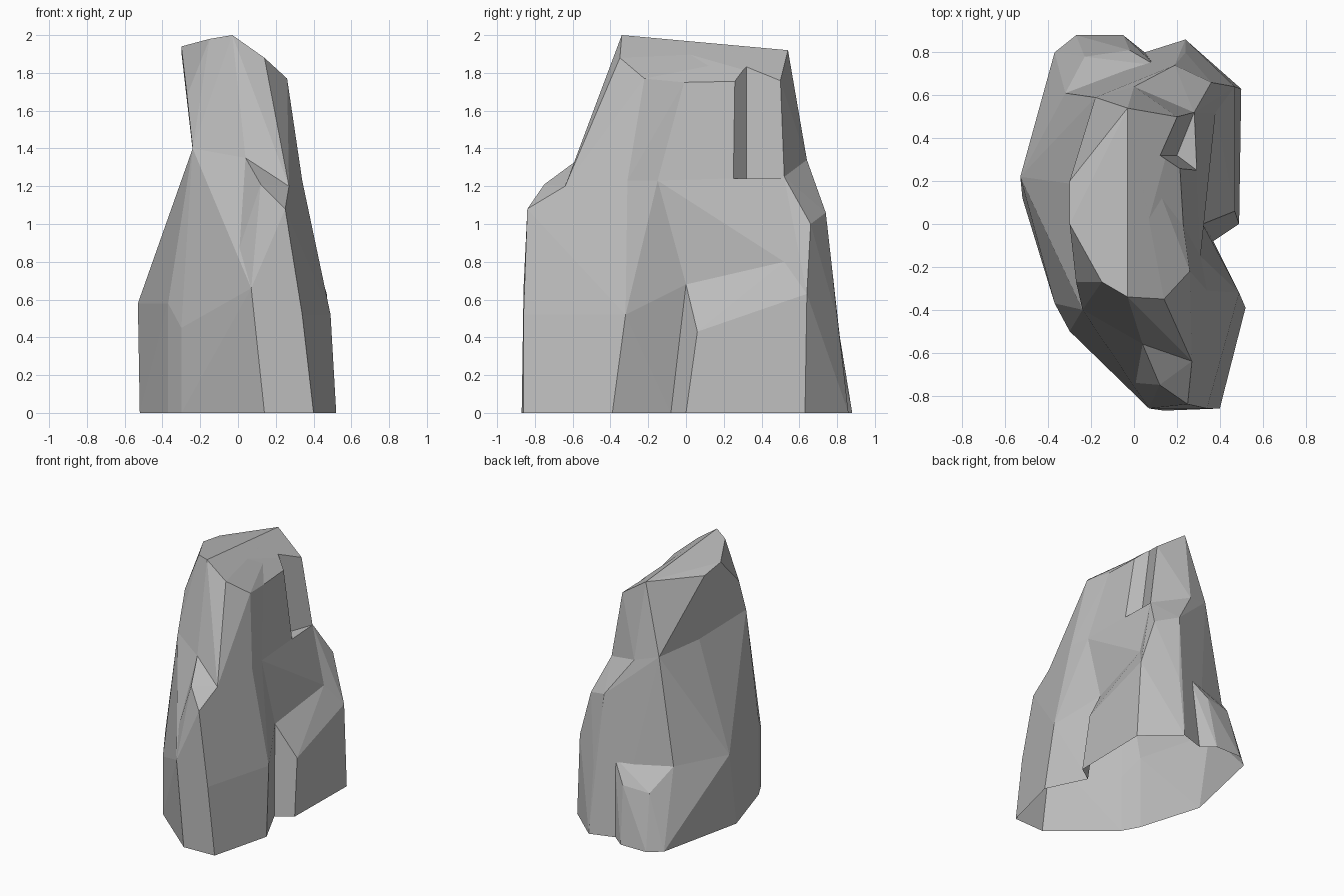
import bpy
import bmesh
import math

default = bpy.data.objects.get("Cube")
if default:
    bpy.data.objects.remove(default, do_unlink=True)

CENTIMETRE = 0.01


def make_material(name, colour):
    material = bpy.data.materials.new(name)
    material.use_nodes = True
    material.diffuse_color = colour
    shader = next(n for n in material.node_tree.nodes if n.type == "BSDF_PRINCIPLED")
    shader.inputs["Base Color"].default_value = colour
    shader.inputs["Roughness"].default_value = 1
    return material


stone = make_material("grey stone", (0.5, 0.5, 0.5, 1))
chunks = bpy.data.collections.new("rock chunks")
bpy.context.scene.collection.children.link(chunks)


def chunk(name, corners, collection=chunks):
    """Make a faceted stone chunk that wraps tightly around its corners."""
    bm = bmesh.new()
    for corner in dict.fromkeys(corners):
        bm.verts.new([value * CENTIMETRE for value in corner])
    bmesh.ops.convex_hull(bm, input=bm.verts[:])
    loose = [v for v in bm.verts if not v.link_faces]
    bmesh.ops.delete(bm, geom=loose, context="VERTS")
    bmesh.ops.recalc_face_normals(bm, faces=bm.faces[:])
    mesh = bpy.data.meshes.new(name)
    bm.to_mesh(mesh)
    bm.free()
    mesh.materials.append(stone)
    obj = bpy.data.objects.new(name, mesh)
    collection.objects.link(obj)
    return obj


def combine(target, operation, helpers):
    """Fuse or cut the target with every object in a collection, then drop them."""
    modifier = target.modifiers.new(operation, "BOOLEAN")
    modifier.operation = operation
    modifier.solver = "EXACT"
    modifier.operand_type = "COLLECTION"
    modifier.collection = helpers
    bpy.context.view_layer.objects.active = target
    bpy.ops.object.modifier_apply(modifier=modifier.name)
    for helper in list(helpers.objects):
        bpy.data.objects.remove(helper, do_unlink=True)


# Corners shared between neighbouring chunks, in centimetres
summit = [(-3, -34, 200), (-15, -27, 198), (-30, 0, 194), (-30, 20, 191),
          (-3, 54, 192), (23, -1, 175)]
waist_sides = [(-24, 18, 139), (31, -15, 123)]
front_waist = [(-24, -40, 140), (4, -56, 135), (27, -64, 120), (34, -31, 123)]
back_waist = [(28, 52, 125), (0, 64, 134), (-18, 59, 139)]
left_foot = [(-53, 22, 58), (-52, 12, 0)]
cleft = [(32, 0, 68), (37, -8, 0)]
back_ledge = [(-32, 61, 58), (10, 74, 59), (5, 80, 0)]
block_back = [(38, 52, 80), (47, 64, 63), (50, 63, 0)]

# Upper spire, split along the shallow crease on its side
rock = chunk("rock", summit + waist_sides + front_waist + [
    (14, -35, 188), (26, -22, 177), (-27, -27, 168)],
    bpy.context.scene.collection)
chunk("spire_back", summit + waist_sides + back_waist + [
    (-15, 41, 186), (20, 50, 176)])

# Front wall, with a sloping shoulder standing out from it
front_rim = [(0, -74, 85), (7, -86, 66), (34, -86, 52), (49, -32, 52)]
front_base = [(14, -87, 0), (40, -86, 0), (52, -39, 0)]
left_base = [(-30, -50, 45), (-30, -50, 0), (-37, -37, 58), (-37, -37, 0)]
chunk("front_wall", waist_sides + front_waist + left_foot + cleft
      + front_rim + front_base + left_base)
chunk("front_shoulder", front_waist[1:] + front_rim + front_base + [
    (12, -75, 121), (25, -84, 108)])

# Core wall behind the cleft
chunk("core_wall", waist_sides + back_waist + left_foot + cleft[:1]
      + back_ledge + block_back[:1])

# Back shoulder stepping down from the spire
chunk("back_shoulder", back_waist + back_ledge + block_back + [
    (36, 66, 100), (19, 74, 106), (24, 80, 50), (24, 86, 0)])

# Low side block with a slanted top
chunk("side_block", cleft + block_back + [(47, 6, 43), (49, 0, 0)]
      + back_ledge[-1:] + left_foot[-1:])

# Low bulge at the back
chunk("back_bulge", back_ledge + left_foot + [
    (-2, 81, 43), (-23, 78, 41), (-5, 88, 0), (-27, 88, 0), (-37, 80, 0)])

combine(rock, "UNION", chunks)

# Wedge-shaped notch in the side of the spire
notch = chunk("notch_cutter", [
    (20, 32, 124), (36, 20, 124), (36, 72, 125),
    (10, 32, 200), (26, 20, 200), (24, 68, 200)])
notch.hide_render = True
combine(rock, "DIFFERENCE", chunks)
bpy.data.collections.remove(chunks)

# Tidy the facets and leave the shell open underneath
bm = bmesh.new()
bm.from_mesh(rock.data)
bmesh.ops.remove_doubles(bm, verts=bm.verts[:], dist=0.002)
bmesh.ops.dissolve_limit(bm, angle_limit=math.radians(2),
                         verts=bm.verts[:], edges=bm.edges[:])
floor = [f for f in bm.faces if all(v.co.z < CENTIMETRE for v in f.verts)]
bmesh.ops.delete(bm, geom=floor, context="FACES")
bm.to_mesh(rock.data)
bm.free()
